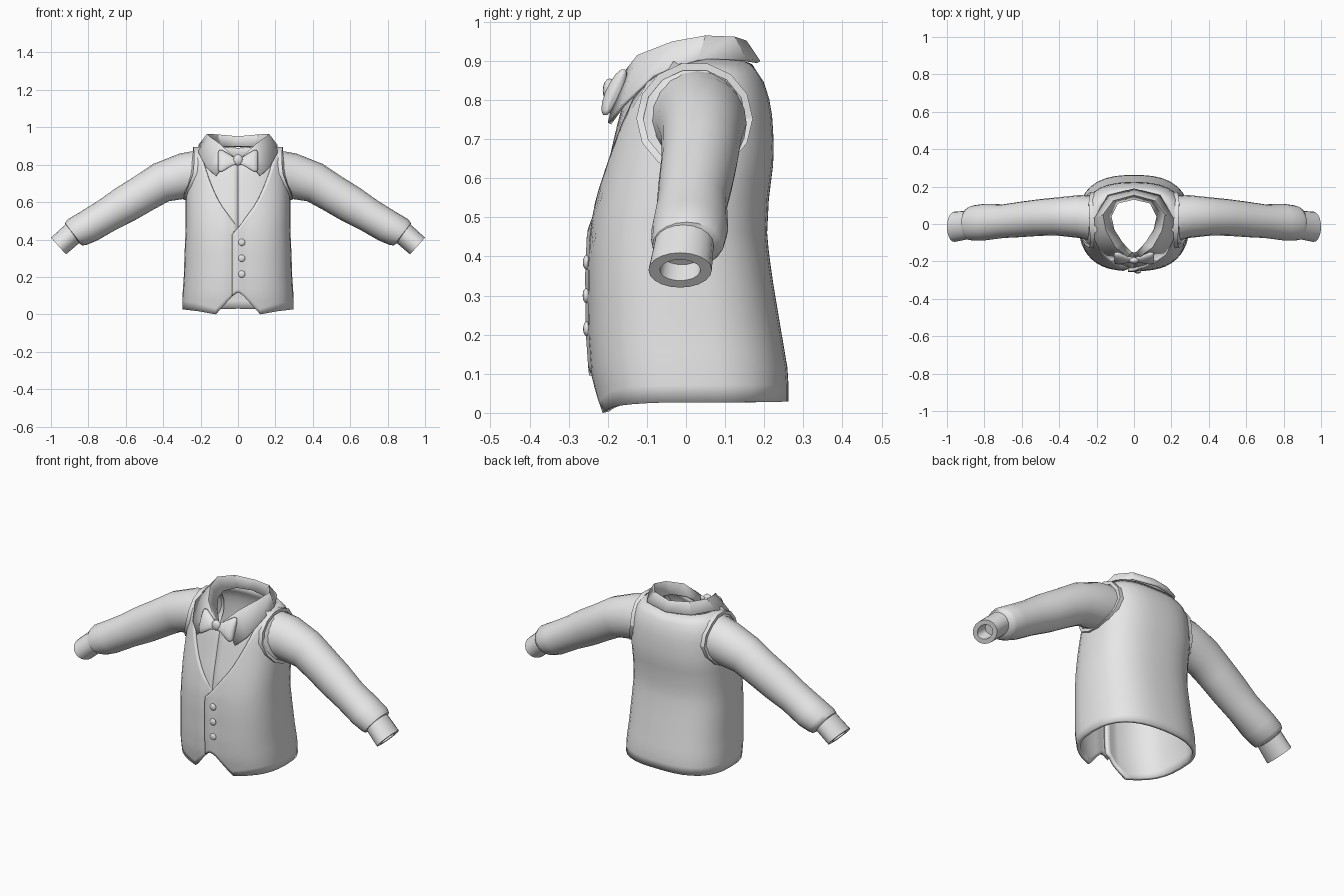
import bpy, bmesh, math
from mathutils import Vector

if "Cube" in bpy.data.objects:
    bpy.data.objects.remove(bpy.data.objects["Cube"])

cloth = bpy.data.materials.new("grey_cloth")
cloth.diffuse_color = (0.8, 0.8, 0.8, 1)
cloth.use_nodes = True
cloth.node_tree.nodes["Principled BSDF"].inputs["Base Color"].default_value = cloth.diffuse_color
N = 2.6  # squareness of the body cross-section


def lerp_table(table, t):
    """Piecewise linear lookup, each row is (key, value, ...)."""
    if t <= table[0][0]:
        return table[0][1:]
    for a, b in zip(table, table[1:]):
        if t <= b[0]:
            f = (t - a[0]) / (b[0] - a[0])
            return [p + (q - p) * f for p, q in zip(a[1:], b[1:])]
    return table[-1][1:]


# body: height, half width, front y, back y
BODY = [(0, .297, -.222, .262), (.1, .297, -.243, .262), (.2, .29, -.25, .245),
        (.35, .285, -.252, .22), (.45, .28, -.248, .207), (.55, .28, -.232, .212),
        (.65, .28, -.208, .225), (.75, .272, -.185, .222), (.83, .262, -.16, .208),
        (.88, .235, -.12, .18), (.92, .18, -.09, .14)]
VNECK = [(-.11, .43), (0, .46), (.1, .5), (.36, .6), (.57, .72), (.76, .85), (.88, .89), (1, .905)]
HEM = [(0, .115), (.05, .115), (.4, 0), (.7, .016), (1, .027)]
SHIRT_TOP = [(0, .8), (.36, .84), (.76, .88), (1, .9)]


def body_point(s, back, z, grow=0):
    """Point on the body; s is the sideways position from -1 to 1."""
    hx, yf, yb = lerp_table(BODY, z)
    r = (yb - yf) / 2 + grow
    d = r * max(0, 1 - abs(s) ** N) ** (1 / N)
    return Vector((s * (hx + grow), (yf + yb) / 2 + (d if back else -d), z))


def finish(name, bm, thick=0, angle=35):
    me = bpy.data.meshes.new(name)
    bm.to_mesh(me)
    bm.free()
    ob = bpy.data.objects.new(name, me)
    bpy.context.collection.objects.link(ob)
    me.materials.append(cloth)
    if thick:
        m = ob.modifiers.new("thickness", 'SOLIDIFY')
        m.thickness, m.offset = thick, -1
    bpy.ops.object.select_all(action='DESELECT')
    ob.select_set(True)
    bpy.context.view_layer.objects.active = ob
    bpy.ops.object.shade_smooth_by_angle(angle=math.radians(angle))
    return ob


def grid(name, cols, wrap=False, thick=0, caps=False, fix=False, angle=35):
    """Skin a list of point columns."""
    bm = bmesh.new()
    vs = [[bm.verts.new(p) for p in c] for c in cols]
    for a, b in zip(vs, vs[1:]):
        n = len(a)
        for i in range(n if wrap else n - 1):
            j = (i + 1) % n
            bm.faces.new((a[i], b[i], b[j], a[j]))
    if caps:
        bm.faces.new(vs[0])
        bm.faces.new(vs[-1])
    if fix:
        bmesh.ops.recalc_face_normals(bm, faces=bm.faces)
    return finish(name, bm, thick, angle)


# columns around the body, from the front seam and back to it
half = [.1, .2, .3, .4, .5, .6, .7, .8, .88, .95, .985]
rear = [1, .985, .95, .88, .78, .65, .5, .33, .16]
around = [(s, False) for s in half] + [(s, True) for s in rear]
around += [(0, True)] + [(-s, b) for s, b in reversed(around)]

# vest, with the right panel lapping over the left one
vest = []
for k, (s, back) in enumerate([(-.11, False), (-.03, False), (.03, False)] + around + [(-.02, False)]):
    u = s if k < 3 else abs(s)
    top = lerp_table(VNECK, u)[0]
    low = lerp_table(HEM, abs(s))[0]
    if back:
        top = .89 + .015 * abs(s)
        low = .03 - .003 * abs(s)
    grow = .006 if k < 3 else (-.012 if -.15 < s < 0 and not back else 0)
    vest.append([body_point(s, back, low + (top - low) * i / 20, grow) for i in range(21)])
grid("vest", vest, thick=.018)

# shirt front and yoke under the vest
shirt = []
for s, back in [(0, False)] + around + [(0, False)]:
    top = .885 if back else lerp_table(SHIRT_TOP, abs(s))[0]
    low = .83 if back else lerp_table(VNECK, abs(s))[0] - .06
    shirt.append([body_point(s, back, low + (top - low) * i / 10, -.012) for i in range(11)])
grid("shirt_front", shirt, thick=.006)

# folded collar: outer edge, fold, inner edge
collar = [((.12, -.2, .742), (.03, -.175, .85), (.012, -.15, .815)),
          ((.172, -.165, .79), (.10, -.125, .915), (.06, -.10, .86)),
          ((.212, -.085, .865), (.15, -.035, .95), (.105, -.03, .89)),
          ((.212, .03, .905), (.166, .05, .965), (.12, .04, .9)),
          ((.14, .155, .905), (.11, .125, .962), (.085, .11, .9))]
flip = [[(-x, y, z) for x, y, z in c] for c in reversed(collar)]
grid("collar", collar + [((0, .19, .9), (0, .155, .952), (0, .13, .9))] + flip, thick=.01)


def ring(x, y, z, ry, rz, tilt, side, n=20):
    t = math.radians(tilt)
    out = []
    for i in range(n):
        a = 2 * math.pi * i / n
        h = rz * math.sin(a)
        out.append((side * (x + h * math.sin(t)), y + ry * math.cos(a), z + h * math.cos(t)))
    return out


# sections: x, y, z, y radius, z radius, tilt
SLEEVE = [(.19, .022, .755, .125, .128, -3), (.29, .04, .74, .115, .122, 10),
          (.41, .04, .705, .102, .108, 22), (.5, .035, .65, .098, .102, 30),
          (.6, .025, .59, .095, .1, 31), (.7, .015, .53, .09, .091, 31),
          (.8, .01, .47, .098, .089, 32), (.86, .005, .44, .094, .085, 36),
          (.878, .002, .428, .088, .076, 38), (.885, 0, .425, .07, .055, 38)]
CUFF = [(.87, -.003, .445, .075, .062, 38), (.96, -.015, .365, .081, .06, 42),
        (.96, -.015, .365, .052, .036, 42), (.915, -.01, .405, .05, .035, 42)]

for side, word in ((1, "right"), (-1, "left")):
    grid(word + "_sleeve", [ring(*s, side) for s in SLEEVE], wrap=True, fix=True, angle=50)
    grid(word + "_cuff", [ring(*s, side) for s in CUFF], wrap=True, caps=True, fix=True)

    # armhole trim lying on the vest
    trim = []
    for i in range(15):
        a = 2 * math.pi * i / 14
        y, z = .022 + .14 * math.cos(a), .753 + .135 * math.sin(a)
        hx, yf, yb = lerp_table(BODY, z)
        q = min(.97, abs(y - (yf + yb) / 2) / ((yb - yf) / 2))
        x = hx * (1 - q ** N) ** (1 / N)
        w = Vector((0, math.cos(a), math.sin(a))) * .009
        c = Vector((x, y, z))
        e = Vector((.012, 0, 0))
        trim.append([Vector((p.x * side, p.y, p.z)) for p in (c - e - w, c + e - w, c + e + w, c - e + w)])
    grid(word + "_armhole_trim", trim, wrap=True, fix=True)

    # bow tie wing, leaning back at the top
    wing = []
    for x, ry, rz in ((.01, .012, .02), (.03, .015, .025), (.06, .021, .045),
                      (.085, .023, .06), (.1, .018, .06), (.107, .008, .048)):
        pts = ring(x, -.192 + x * .1, .82, ry, rz, 0, side, 14)
        wing.append([(px, py + (pz - .82) * .4, pz) for px, py, pz in pts])
    grid(word + "_bow_wing", wing, wrap=True, caps=True, fix=True, angle=60)


def ball(name, loc, scale):
    bm = bmesh.new()
    bmesh.ops.create_uvsphere(bm, u_segments=14, v_segments=8, radius=1)
    for v in bm.verts:
        v.co = Vector(loc) + Vector([p * q for p, q in zip(v.co, scale)])
    finish(name, bm, angle=60)


# bow knot and buttons
ball("bow_knot", (0, -.195, .825), (.027, .018, .03))
for i, z in enumerate((.385, .3, .215)):
    ball("button_%d" % (i + 1), (.02, body_point(.07, False, z).y - .004, z), (.019, .009, .019))
